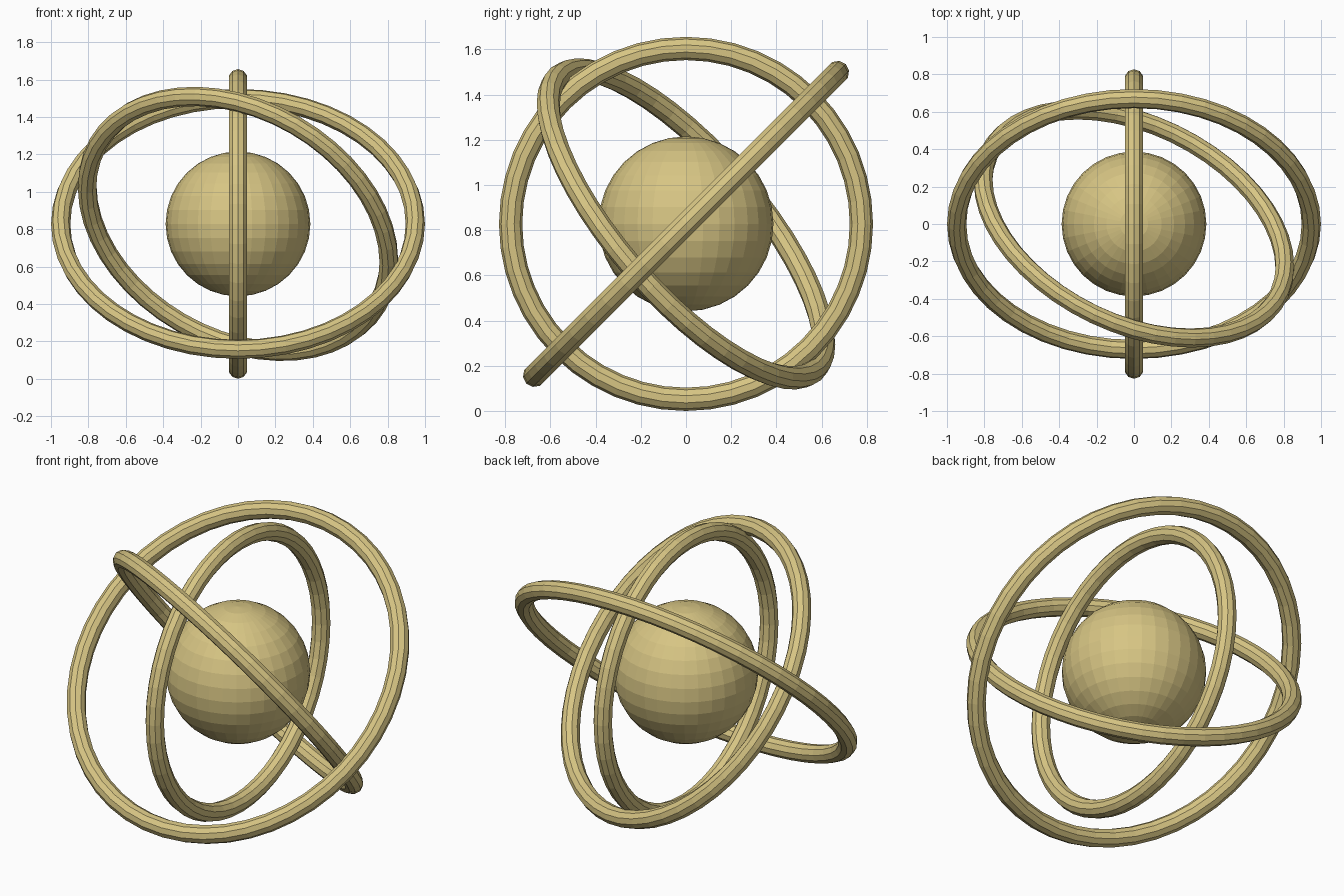
import bpy
from math import radians, cos, sin, tau

if "Cube" in bpy.data.objects:
    bpy.data.objects.remove(bpy.data.objects["Cube"])

CENTER = (0, 0, 0.828)
TUBE = 0.0515

gold = bpy.data.materials.new("pale gold")
gold.diffuse_color = (0.68, 0.56, 0.23, 1)
gold.use_nodes = True
gold.node_tree.nodes["Principled BSDF"].inputs["Base Color"].default_value = gold.diffuse_color


def ring(name, radius, rotation, around=48, sides=10):
    """Flat-faced torus ring about the shared centre."""
    verts, faces = [], []
    for i in range(around):
        a = tau * i / around
        for j in range(sides):
            b = tau * j / sides
            r = radius + TUBE * cos(b)
            verts.append((r * cos(a), r * sin(a), TUBE * sin(b)))
            i2, j2 = (i + 1) % around, (j + 1) % sides
            faces.append((i * sides + j, i2 * sides + j,
                          i2 * sides + j2, i * sides + j2))
    mesh = bpy.data.meshes.new(name)
    mesh.from_pydata(verts, [], faces)
    mesh.materials.append(gold)
    obj = bpy.data.objects.new(name, mesh)
    obj.location = CENTER
    obj.rotation_euler = [radians(d) for d in rotation]
    bpy.context.collection.objects.link(obj)


# Central ball
bpy.ops.mesh.primitive_uv_sphere_add(segments=32, ring_count=16,
                                     radius=0.387, location=CENTER)
ball = bpy.context.object
ball.name = "core_ball"
ball.data.materials.append(gold)

# Three nested rings, each tilted its own way
ring("outer_ring", 0.948, (45, 0, 0))
ring("middle_ring", 0.862, (-45, 30, 0))
ring("inner_ring", 0.776, (0, 90, 0))
